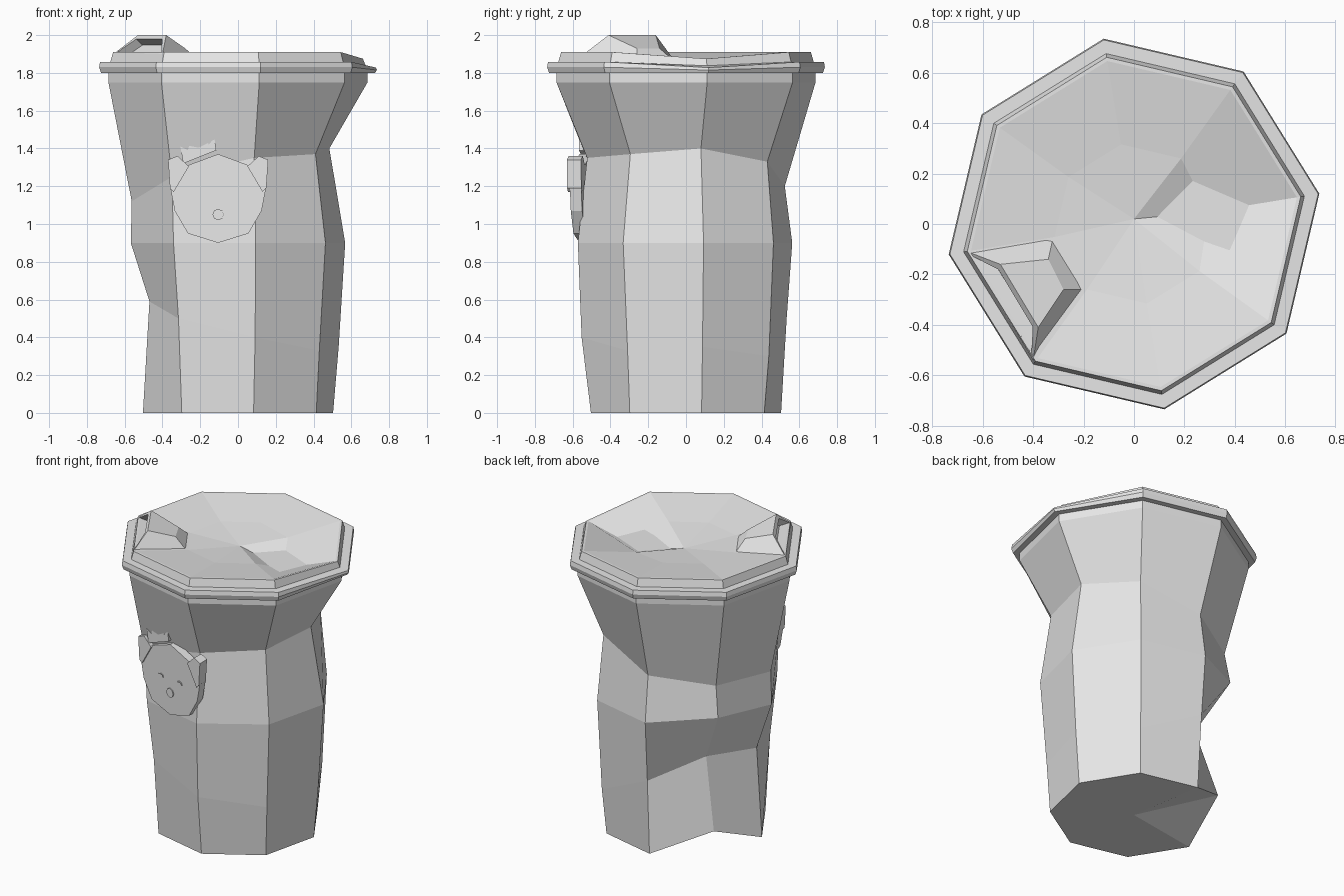
import bpy, bmesh
from math import sin, cos, pi, radians
from mathutils import Vector

if "Cube" in bpy.data.objects:
    bpy.data.objects.remove(bpy.data.objects["Cube"])

SIDES = 8
TURN = radians(9.3)

grey = bpy.data.materials.new("plain_grey")
grey.use_nodes = True
grey.diffuse_color = (0.8, 0.8, 0.8, 1)
grey.node_tree.nodes["Principled BSDF"].inputs["Base Color"].default_value = (0.8, 0.8, 0.8, 1)


def finish(name, bm):
    bmesh.ops.recalc_face_normals(bm, faces=bm.faces)
    mesh = bpy.data.meshes.new(name)
    bm.to_mesh(mesh)
    bm.free()
    mesh.materials.append(grey)
    obj = bpy.data.objects.new(name, mesh)
    bpy.context.collection.objects.link(obj)
    return obj


def ring(bm, columns):
    """One eight-sided ring from (radius, height) per column."""
    return [bm.verts.new((r * cos(TURN + i * 2 * pi / SIDES),
                          r * sin(TURN + i * 2 * pi / SIDES), z))
            for i, (r, z) in enumerate(columns)]


def bridge(bm, a, b):
    for i in range(len(a)):
        j = (i + 1) % len(a)
        bm.faces.new((a[i], a[j], b[j], b[i]))


def level(r, z, dent=0.0):
    """Even ring whose first column is pushed down a little."""
    return [(r, z - dent)] + [(r, z)] * (SIDES - 1)


# Crumpled cup body
base = [(0.51, 0.16 if i == 3 else 0) for i in range(SIDES)]
low = [(0.54, 0.35), (0.54, 0.3), (0.54, 0.5), (0.37, 0.6),
       (0.475, 0.59), (0.54, 0.5), (0.56, 0.4), (0.53, 0.33)]
belly = [(0.575, 0.9), (0.57, 0.9), (0.57, 0.9), (0.585, 0.95),
         (0.575, 0.9), (0.585, 0.9), (0.58, 0.9), (0.57, 0.9)]
neck = [(0.49, 1.4), (0.53, 1.33), (0.53, 1.2), (0.55, 1.15),
        (0.57, 1.12), (0.6, 1.25), (0.53, 1.35), (0.505, 1.37)]
bm = bmesh.new()
rings = [ring(bm, c) for c in (base, low, belly, neck, level(0.695, 1.75), level(0.695, 1.81))]
for a, b in zip(rings, rings[1:]):
    bridge(bm, a, b)
hub = bm.verts.new((0, 0, 0))
for i in range(SIDES):
    bm.faces.new((hub, rings[0][i], rings[0][(i + 1) % SIDES]))
bm.faces.new(rings[-1])
finish("cup_body", bm)

# Lid with stepped rim and sunken, dented top
bm = bmesh.new()
dish = [(0.3, 1.755), (0.32, 1.85)] + [(0.32, 1.865)] * 6
steps = [level(0.68, 1.8), level(0.735, 1.8), level(0.745, 1.83, 0.015),
         level(0.74, 1.858, 0.03), level(0.685, 1.858, 0.02),
         level(0.67, 1.91, 0.035), level(0.655, 1.91, 0.035), dish]
rings = [ring(bm, c) for c in steps]
for a, b in zip(rings, rings[1:]):
    bridge(bm, a, b)
bm.faces.new(rings[0])
hub = bm.verts.new((0, 0.02, 1.835))
for i in range(SIDES):
    bm.faces.new((hub, rings[-1][i], rings[-1][(i + 1) % SIDES]))
finish("lid", bm)

# Drinking spout with a recessed mouth
bm = bmesh.new()
foot = [(-0.66, -0.11, 1.9), (-0.4, -0.54, 1.9), (-0.19, -0.26, 1.85), (-0.32, -0.05, 1.85)]
crest = [(-0.53, -0.16, 2.0), (-0.38, -0.41, 2.0), (-0.28, -0.26, 1.93), (-0.34, -0.14, 1.93)]
foot = [bm.verts.new(p) for p in foot]
crest = [bm.verts.new(p) for p in crest]
bridge(bm, foot, crest)
bm.faces.new(foot)
bm.faces.new(crest)
bmesh.ops.recalc_face_normals(bm, faces=bm.faces)
bm.faces.ensure_lookup_table()
mouth = bm.faces[0]
bmesh.ops.inset_individual(bm, faces=[mouth], thickness=0.03)
pocket = bmesh.ops.extrude_discrete_faces(bm, faces=[mouth])["faces"][0]
bmesh.ops.translate(bm, verts=pocket.verts, vec=-0.05 * pocket.normal)
finish("spout", bm)


def plate(name, outline, lift=0.0, depth=0.06):
    """Prism of an (x, z) outline standing on the slanted badge plane."""
    bm = bmesh.new()
    front = [bm.verts.new((x, -0.585 - 0.2 * x - lift, z)) for x, z in outline]
    face = bm.faces.new(front)
    out = bmesh.ops.extrude_face_region(bm, geom=[face])["geom"]
    bmesh.ops.translate(bm, verts=[v for v in out if isinstance(v, bmesh.types.BMVert)],
                        vec=Vector((0, depth, 0)))
    return finish(name, bm)


# Animal head badge on the front
MID = -0.105
half = [(0.16, 0.95), (0.23, 1.07), (0.255, 1.2), (0.23, 1.27), (0.15, 1.315)]
plate("badge_head", [(MID, 0.9)] + [(MID + x, z) for x, z in half]
      + [(MID, 1.37)] + [(MID - x, z) for x, z in reversed(half)])
ear = [(0.155, 1.305), (0.215, 1.36), (0.265, 1.34), (0.255, 1.19), (0.235, 1.17)]
for side, label in ((1, "left"), (-1, "right")):
    plate(label + "_ear", [(MID + side * x, z) for x, z in ear], 0.014, 0.075)
    # Thin arched eye
    arc = [(r, radians(a)) for r, turn in ((0.024, 1), (0.018, -1)) for a in (10, 50, 90, 130)[::turn]]
    plate(label + "_eye", [(MID + side * 0.08 + r * cos(a), 1.13 + r * sin(a)) for r, a in arc],
          0.006, 0.008)
plate("nose", [(MID + 0.03 * cos(a * pi / 4), 1.05 + 0.03 * sin(a * pi / 4)) for a in range(8)],
      0.008, 0.01)

# Little three-point crown
plate("crown", [(-0.29, 1.32), (-0.115, 1.39), (-0.125, 1.455), (-0.155, 1.42), (-0.18, 1.49),
                (-0.22, 1.415), (-0.25, 1.455), (-0.265, 1.39), (-0.305, 1.41)], 0.005, 0.065)
